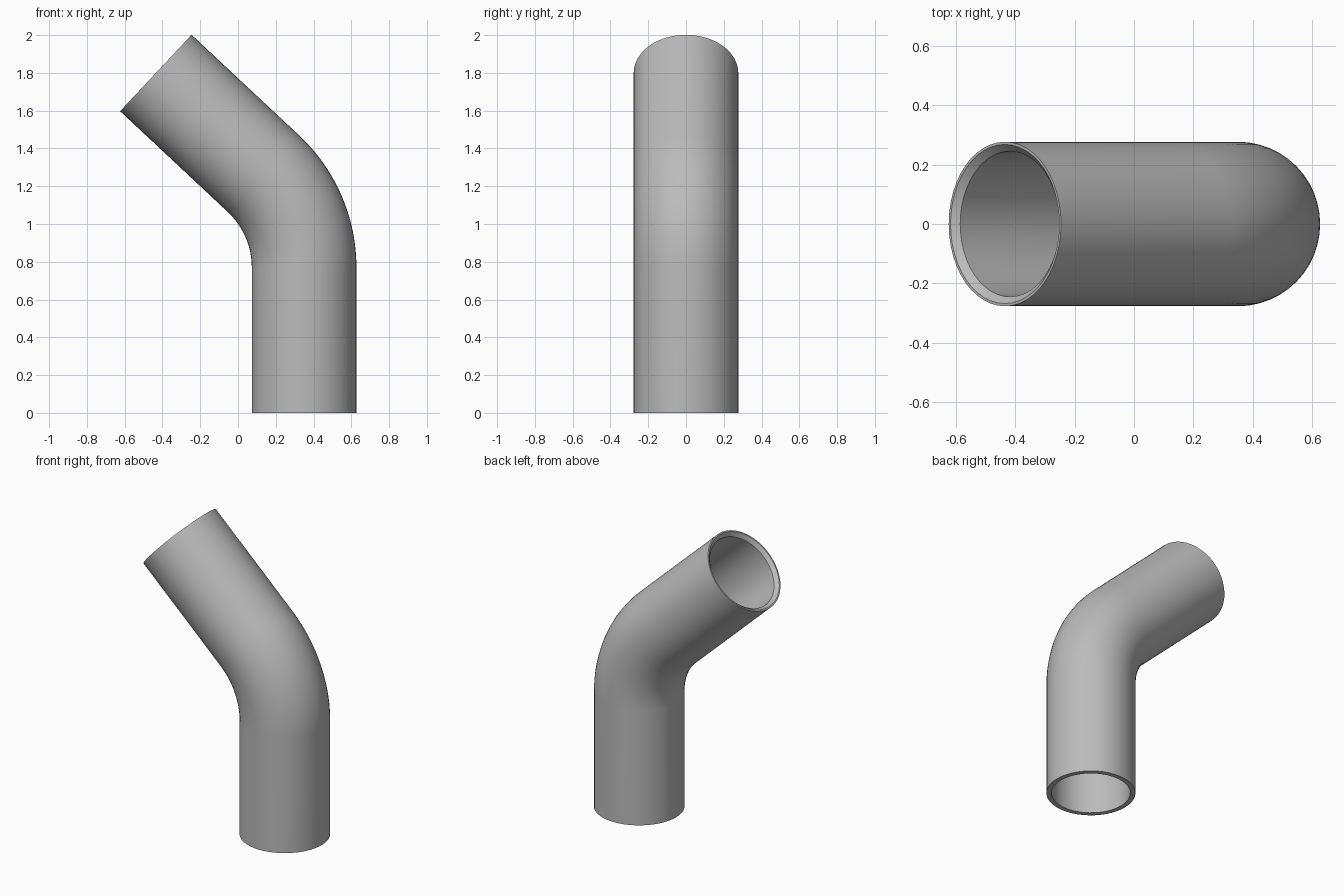
import bpy, bmesh
from math import sin, cos, pi, radians
from mathutils import Vector

cube = bpy.data.objects.get("Cube")
if cube:
    bpy.data.objects.remove(cube, do_unlink=True)

OUTER, INNER, LIP = 0.277, 0.245, 0.268
AXIS_X, LOWER, BEND_R, ANGLE, UPPER = 0.35, 0.77, 0.68, radians(46.9), 0.78
SIDES, BEND_STEPS = 48, 20

grey = bpy.data.materials.new("pipe grey")
grey.use_nodes = True
colour = (0.5, 0.5, 0.5, 1)
grey.diffuse_color = colour
grey.node_tree.nodes["Principled BSDF"].inputs["Base Color"].default_value = colour


def station(angle, along=0.0):
    """Centre of the pipe at a bend angle, moved along the tangent, and the angle."""
    centre = Vector((AXIS_X - BEND_R * (1 - cos(angle)), 0, LOWER + BEND_R * sin(angle)))
    return centre + Vector((-sin(angle), 0, cos(angle))) * along, angle


def add_ring(bm, place, radius):
    centre, angle = place
    across = Vector((cos(angle), 0, sin(angle)))
    side = Vector((0, 1, 0))
    turns = [2 * pi * i / SIDES for i in range(SIDES)]
    return [bm.verts.new(centre + radius * (across * cos(t) + side * sin(t))) for t in turns]


# Centre line: lower straight, bend, upper straight
bend = [station(ANGLE * i / BEND_STEPS) for i in range(BEND_STEPS + 1)]
foot, mouth = station(0, -LOWER), station(ANGLE, UPPER)
mouth_seat = station(ANGLE, UPPER - (LIP - INNER))

# Outer wall up, chamfered mouth, inner wall back down
bm = bmesh.new()
sections = [(p, OUTER) for p in [foot] + bend + [mouth]]
sections.append((mouth, LIP))
sections += [(p, INNER) for p in [mouth_seat] + bend[::-1] + [foot]]
rings = [add_ring(bm, place, radius) for place, radius in sections]
for low, high in zip(rings, rings[1:] + rings[:1]):
    for i in range(SIDES):
        j = (i + 1) % SIDES
        bm.faces.new((low[i], low[j], high[j], high[i]))
bmesh.ops.recalc_face_normals(bm, faces=bm.faces)

mesh = bpy.data.meshes.new("bent_pipe")
bm.to_mesh(mesh)
bm.free()
mesh.materials.append(grey)
pipe = bpy.data.objects.new("bent_pipe", mesh)
bpy.context.collection.objects.link(pipe)

# Smooth walls with crisp rims
bpy.ops.object.select_all(action='DESELECT')
pipe.select_set(True)
bpy.context.view_layer.objects.active = pipe
bpy.ops.object.shade_smooth_by_angle(angle=radians(30))
